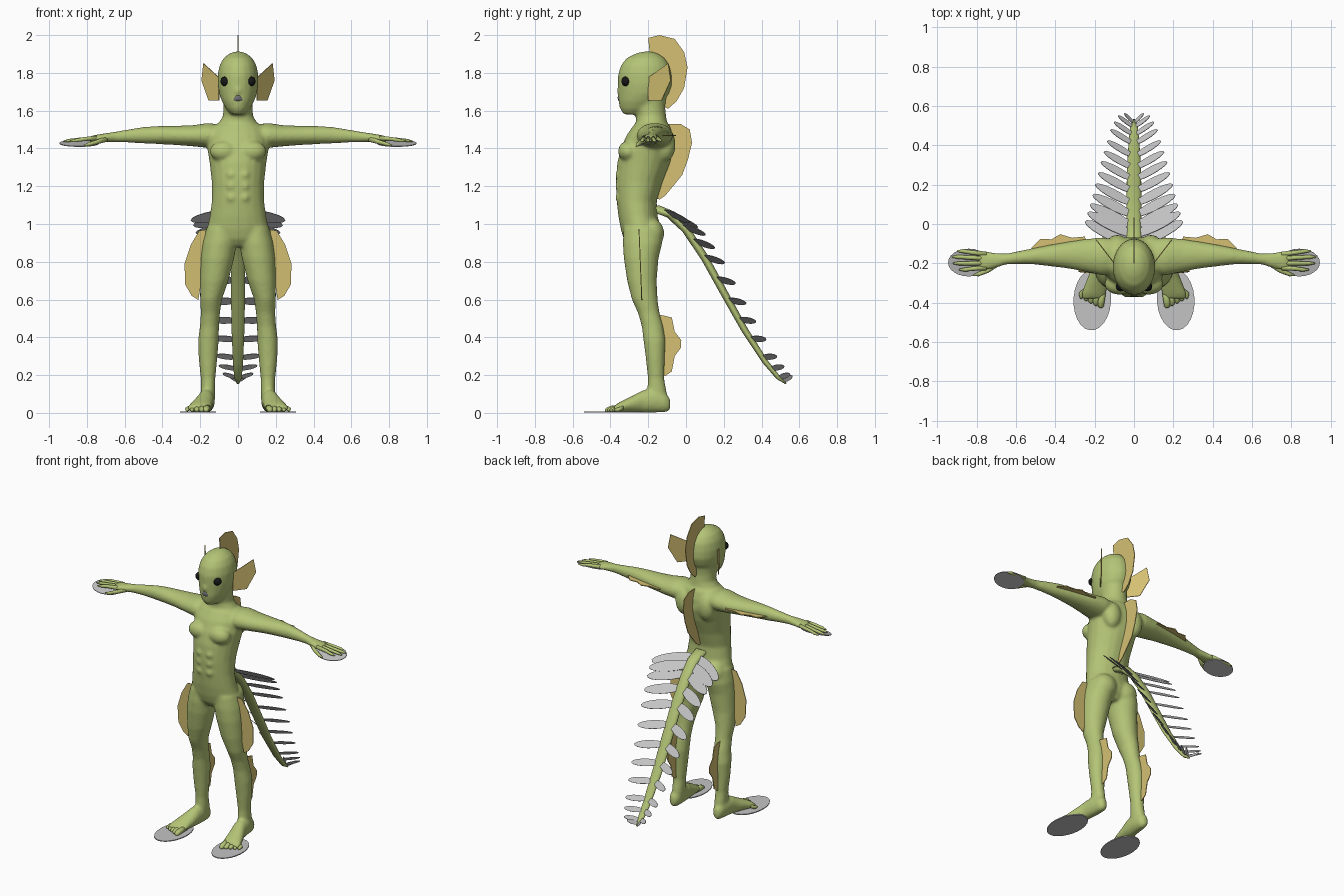
import bpy
import bmesh
import math
from mathutils import Vector, Matrix

default_cube = bpy.data.objects.get("Cube")
if default_cube:
    bpy.data.objects.remove(default_cube, do_unlink=True)

X, Y, Z = Vector((1, 0, 0)), Vector((0, 1, 0)), Vector((0, 0, 1))


def make_material(name, red, green, blue):
    material = bpy.data.materials.new(name)
    material.use_nodes = True
    color = (red, green, blue, 1)
    material.diffuse_color = color
    shader = material.node_tree.nodes["Principled BSDF"]
    shader.inputs["Base Color"].default_value = color
    shader.inputs["Roughness"].default_value = 0.7
    return material


skin = make_material("green skin", 0.45, 0.55, 0.18)
fin_gold = make_material("golden fin", 0.66, 0.53, 0.17)
web_grey = make_material("grey webbing", 0.55, 0.55, 0.55)
eye_black = make_material("black eye", 0.008, 0.008, 0.008)
lip_grey = make_material("dark grey lip", 0.17, 0.17, 0.17)


def finish(name, bm, material, smooth=True):
    """Turn a bmesh into a named object."""
    bmesh.ops.recalc_face_normals(bm, faces=bm.faces[:])
    for face in bm.faces:
        face.smooth = smooth
    mesh = bpy.data.meshes.new(name)
    bm.to_mesh(mesh)
    bm.free()
    mesh.materials.append(material)
    obj = bpy.data.objects.new(name, mesh)
    bpy.context.collection.objects.link(obj)
    return obj


def mirror(obj):
    modifier = obj.modifiers.new("Mirror", "MIRROR")
    modifier.use_mirror_merge = False
    return obj


def loft(bm, rows, u, v, sides=(1,), segments=20):
    """Skin elliptical rings; each row is centre x, y, z and two radii."""
    for side in sides:
        rings = []
        for x, y, z, a, b in rows:
            ring = []
            for k in range(segments):
                angle = math.tau * k / segments
                point = Vector((x, y, z)) + u * a * math.cos(angle) + v * b * math.sin(angle)
                point.x *= side
                ring.append(bm.verts.new(point))
            rings.append(ring)
        for low, high in zip(rings, rings[1:]):
            for k in range(segments):
                n = (k + 1) % segments
                bm.faces.new((low[k], low[n], high[n], high[k]))
        bm.faces.new(rings[0])
        bm.faces.new(rings[-1])


def ellipsoid(bm, center, radii, sides=(1,)):
    for side in sides:
        place = Matrix.Translation((center[0] * side, center[1], center[2]))
        bmesh.ops.create_uvsphere(bm, u_segments=20, v_segments=12, radius=1,
                                  matrix=place @ Matrix.Diagonal((*radii, 1)))


def from_bounds(rows):
    """Horizontal ring rows from z, x limits and y limits."""
    return [(( left + right) / 2, (front + back) / 2, z, (right - left) / 2, (back - front) / 2)
            for z, left, right, front, back in rows]


def plate(name, outlines, material, thickness=0.005, mirrored=False):
    bm = bmesh.new()
    for outline in outlines:
        bm.faces.new([bm.verts.new(p) for p in outline])
    obj = finish(name, bm, material, smooth=False)
    solid = obj.modifiers.new("Thickness", "SOLIDIFY")
    solid.thickness = thickness
    solid.offset = 0
    return mirror(obj) if mirrored else obj


def oval(center, u, v, count=24):
    angles = [math.tau * k / count for k in range(count)]
    return [Vector(center) + u * math.cos(a) + v * math.sin(a) for a in angles]


both = (1, -1)
body = bmesh.new()

# Torso, widest at the shoulders and hips
torso = [(1.55, .06, -.25, -.11), (1.52, .13, -.28, -.085), (1.47, .16, -.315, -.07),
         (1.4, .163, -.345, -.065), (1.32, .15, -.365, -.085), (1.22, .139, -.372, -.125),
         (1.12, .139, -.367, -.155), (1.04, .15, -.358, -.15), (.97, .165, -.345, -.13),
         (.92, .15, -.33, -.14), (.88, .07, -.3, -.17)]
loft(body, from_bounds([(z, -w, w, front, back) for z, w, front, back in torso]), X, Y)

# Neck and head
neck = [(1.72, .078, -.28, -.1), (1.62, .078, -.275, -.11), (1.57, .08, -.265, -.105),
        (1.54, .1, -.265, -.1), (1.5, .13, -.27, -.09)]
loft(body, from_bounds([(z, -w, w, front, back) for z, w, front, back in neck]), X, Y)
head = [(1.913, .015, -.225, -.185), (1.903, .045, -.265, -.15), (1.878, .077, -.315, -.112),
        (1.84, .098, -.345, -.087), (1.79, .108, -.36, -.076), (1.74, .108, -.36, -.073),
        (1.69, .1, -.358, -.09), (1.65, .086, -.358, -.12), (1.61, .064, -.35, -.16),
        (1.58, .035, -.33, -.23)]
loft(body, from_bounds([(z, -w, w, front, back) for z, w, front, back in head]), X, Y)
ellipsoid(body, (0, -.345, 1.705), (.02, .024, .026))

# Legs
leg = [(.98, .01, .167, -.33, -.13), (.9, .006, .188, -.335, -.125), (.82, .02, .197, -.33, -.145),
       (.7, .05, .201, -.312, -.155), (.6, .085, .201, -.287, -.15), (.53, .095, .197, -.255, -.14),
       (.46, .1, .202, -.235, -.12), (.38, .102, .212, -.225, -.108), (.28, .11, .208, -.212, -.113),
       (.18, .12, .197, -.202, -.115), (.1, .12, .197, -.207, -.1), (.04, .125, .2, -.2, -.1)]
loft(body, from_bounds(leg), X, Y, both)

# Feet
foot = [(.165, -.083, .045, .018, .03), (.163, -.11, .055, .036, .053), (.165, -.16, .065, .043, .064),
        (.172, -.23, .06, .046, .06), (.188, -.29, .045, .055, .043), (.203, -.35, .03, .064, .028),
        (.207, -.38, .022, .058, .017)]
loft(body, foot, X, Z, both)

# Arms down to the palms
arm = [(.08, -.165, 1.47, .085, .055), (.16, -.165, 1.469, .097, .066), (.24, -.16, 1.467, .085, .056),
       (.33, -.158, 1.469, .069, .051), (.42, -.16, 1.471, .056, .048), (.5, -.163, 1.47, .043, .044),
       (.58, -.17, 1.466, .034, .035), (.65, -.178, 1.461, .028, .028), (.7, -.185, 1.457, .038, .024),
       (.76, -.187, 1.452, .05, .019), (.79, -.187, 1.448, .047, .014)]
loft(body, arm, Y, Z, both)

# Muscle masses: chest, buttocks, shoulder blades, belly
ellipsoid(body, (.075, -.305, 1.385), (.075, .055, .055), both)
ellipsoid(body, (.08, -.185, .95), (.08, .07, .08), both)
ellipsoid(body, (.085, -.11, 1.42), (.06, .055, .09), both)
for level in (1.14, 1.2, 1.26):
    ellipsoid(body, (.035, -.345, level), (.03, .03, .028), both)

body_obj = finish("body", body, skin)
remesh = body_obj.modifiers.new("Blend", "REMESH")
remesh.mode = "VOXEL"
remesh.voxel_size = 0.009
remesh.use_smooth_shade = True
soften = body_obj.modifiers.new("Soften", "SMOOTH")
soften.factor = 0.5
soften.iterations = 8

# Fingers, thumb and toes
digits = bmesh.new()
for k, (tip_x, tip_y) in enumerate([(.9, -.138), (.925, -.167), (.92, -.2), (.89, -.232)]):
    base_y = -.153 - .023 * k
    middle_y = (base_y + tip_y) / 2
    loft(digits, [(.75, base_y, 1.455, .013, .013), (.82, middle_y, 1.449, .011, .011),
                  (tip_x - .03, tip_y, 1.442, .01, .009), (tip_x, tip_y, 1.438, .004, .004)],
         Y, Z, segments=10)
loft(digits, [(.69, -.2, 1.452, .016, .016), (.74, -.235, 1.436, .013, .013),
              (.79, -.255, 1.422, .011, .01), (.815, -.26, 1.416, .004, .004)], Y, Z, segments=10)
for k in range(5):
    base_x, tip_x, tip_y = .158 + .022 * k, .168 + .025 * k, -.428 + .012 * k
    size = .018 - .0015 * k
    loft(digits, [(base_x, -.33, .03, size, size), (tip_x, tip_y + .03, .02, size, size),
                  (tip_x, tip_y + .008, .016, size * .8, size * .7),
                  (tip_x, tip_y, .014, size * .3, size * .3)], X, Z, segments=10)
mirror(finish("fingers_and_toes", digits, skin))

# Tail sweeping down and back
tail = [(-.17, 1.085, .04, .03), (-.08, 1.05, .039, .027), (0, .97, .037, .022),
        (.1, .82, .038, .021), (.21, .62, .037, .02), (.31, .44, .034, .018),
        (.42, .27, .027, .015), (.49, .185, .02, .012), (.53, .155, .006, .005)]
tail_bm = bmesh.new()
loft(tail_bm, [(0, *row) for row in tail], X, Vector((0, .85, .5)))
finish("tail", tail_bm, skin)

# Paired fronds along the tail, shrinking toward its tip
fronds = []
count = 13
for k in range(count):
    t = k / (count - 1)
    position = .7 + 6.9 * t
    index = int(position)
    here, ahead = (Vector((0, *row[:2])) for row in tail[index:index + 2])
    root = here.lerp(ahead, position - index)
    span = .05 + .2 * (1 - t) ** .75
    reach = Vector((span, .03 + .35 * span, .03 - .07 * (1 - t))) / 2
    width = Vector((0, .75, -.66)) * (.044 - .03 * t)
    fronds.append(oval(root + reach, reach, width, 16))
plate("tail_fronds", fronds, web_grey, .003, mirrored=True)

# Webbing under the hands and feet
plate("hand_web", [oval((.84, -.196, 1.427), X * .105, Vector((0, .07, .017)))], web_grey, .004, True)
plate("foot_web", [oval((.212, -.385, .004), Vector((.095, .012, 0)), Vector((.012, -.155, 0)))],
      web_grey, .006, True)

# Fins on the centre line
crest = [(-.2, 1.985), (-.14, 2), (-.06, 1.98), (-.01, 1.91), (.008, 1.83), (-.01, 1.72),
         (-.05, 1.65), (-.095, 1.61), (-.115, 1.62), (-.1, 1.7), (-.12, 1.82), (-.19, 1.88)]
plate("head_crest", [[(0, y, z) for y, z in crest]], fin_gold)
back_fin = [(-.1, 1.53), (-.03, 1.53), (.02, 1.5), (.032, 1.43), (.01, 1.34), (-.02, 1.26),
            (-.06, 1.21), (-.11, 1.15), (-.14, 1.13), (-.17, 1.14), (-.15, 1.25), (-.11, 1.4)]
plate("back_fin", [[(0, y, z) for y, z in back_fin]], fin_gold)

# Paired fins on calves, thighs, arms and ears
calf = [(-.14, .52), (-.075, .505), (-.06, .43), (-.025, .385), (-.027, .345), (-.06, .3),
        (-.075, .22), (-.11, .195), (-.14, .21)]
plate("calf_fin", [[(.157, y, z) for y, z in calf]], fin_gold, mirrored=True)
thigh = [(.17, .97), (.205, .965), (.25, .89), (.283, .79), (.28, .68), (.245, .62),
         (.21, .598), (.185, .75)]
plate("thigh_fin", [[(x, -.21 - .04 * z, z) for x, z in thigh]], fin_gold, mirrored=True)
sleeve = [(.525, -.15), (.52, -.12), (.475, -.075), (.42, -.078), (.375, -.052), (.315, -.07),
          (.25, -.064), (.23, -.12)]
plate("arm_fin", [[(x, y, 1.468) for x, y in sleeve]], fin_gold, mirrored=True)
ear = [(.1, 1.775), (.182, 1.85), (.192, 1.76), (.155, 1.655), (.1, 1.655)]
plate("ear_fin", [[(x, -.2 + (x - .1) * 1.3, z) for x, z in ear]], fin_gold, mirrored=True)

# Eyes
eyes = bmesh.new()
ellipsoid(eyes, (.067, -.318, 1.755), (.026, .024, .026), both)
finish("eyes", eyes, eye_black)

# Downturned mouth
mouth = bmesh.new()
arch = []
for k in range(-6, 7):
    s = k / 6
    arch.append((.045 * s, -.352 + .035 * s * s, 1.668 - .03 * s * s, .01, .019 - .008 * abs(s)))
loft(mouth, arch, Y, Z, segments=12)
finish("mouth", mouth, lip_grey)
